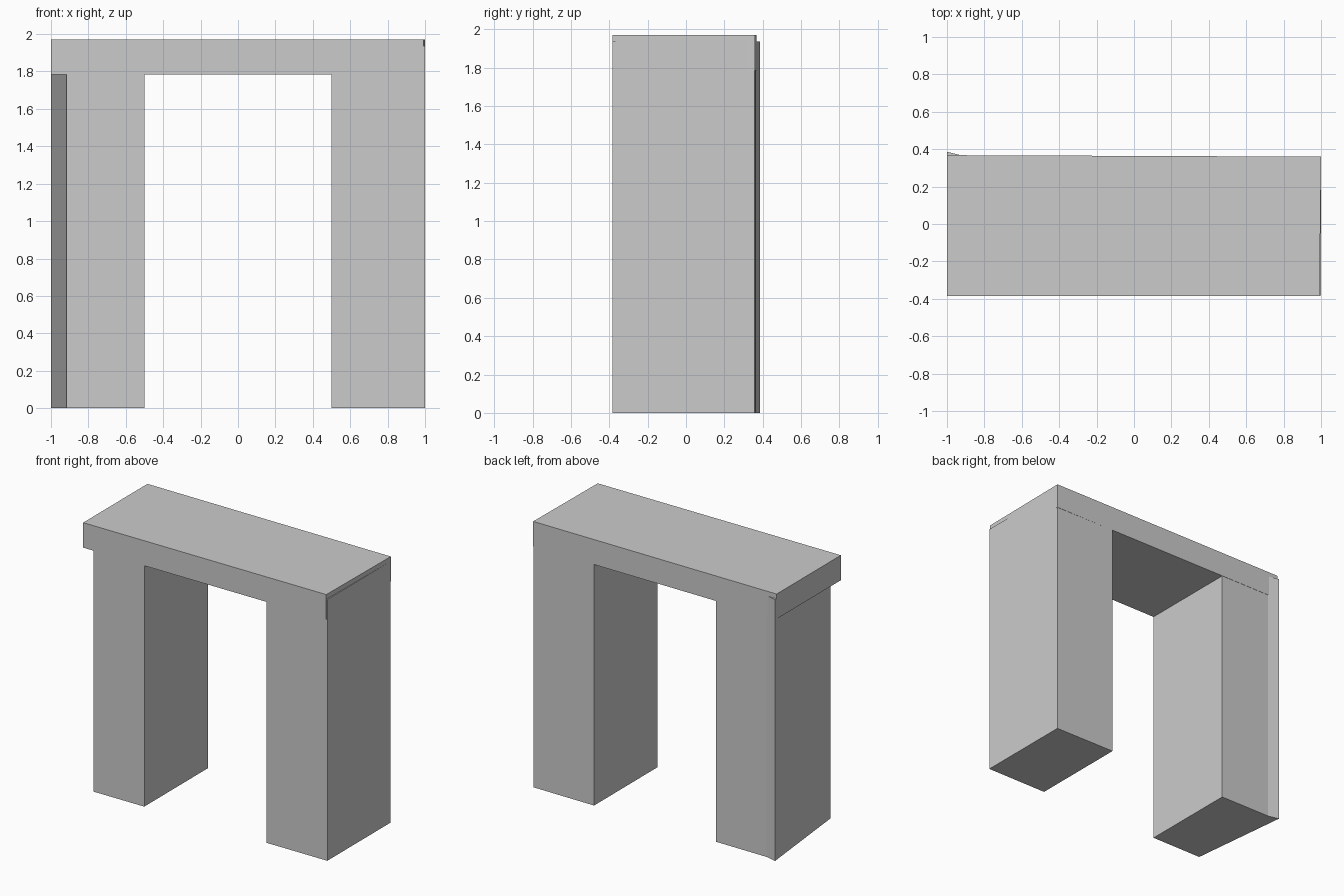
import bpy
import bmesh

cube = bpy.data.objects.get("Cube")
if cube:
    bpy.data.objects.remove(cube, do_unlink=True)

# Plain stone colour
stone = bpy.data.materials.new("grey stone")
stone.use_nodes = True
colour = (0.6, 0.6, 0.6, 1)
stone.diffuse_color = colour
stone.node_tree.nodes["Principled BSDF"].inputs["Base Color"].default_value = colour


def block(name, outline, bottom, top):
    """Extrude a counter-clockwise floor plan between two heights."""
    bm = bmesh.new()
    base = bm.faces.new([bm.verts.new((x, y, bottom)) for x, y in outline])
    raised = bmesh.ops.extrude_face_region(bm, geom=[base])["geom"]
    verts = [v for v in raised if isinstance(v, bmesh.types.BMVert)]
    bmesh.ops.translate(bm, verts=verts, vec=(0, 0, top - bottom))
    bmesh.ops.recalc_face_normals(bm, faces=bm.faces)
    mesh = bpy.data.meshes.new(name)
    bm.to_mesh(mesh)
    bm.free()
    mesh.materials.append(stone)
    obj = bpy.data.objects.new(name, mesh)
    bpy.context.collection.objects.link(obj)
    return obj


FRONT = -0.383
PILLAR_TOP, LINTEL_BOTTOM, TOP = 1.935, 1.785, 1.97

# Right pillar: skewed outer side and a flared back corner
block("right_pillar",
      [(-0.917, FRONT), (-0.5, FRONT), (-0.5, 0.364), (-0.917, 0.366), (-1, 0.386)],
      0, PILLAR_TOP)

# Left pillar: square plan
block("left_pillar",
      [(0.5, FRONT), (1, FRONT), (1, 0.358), (0.5, 0.362)], 0, PILLAR_TOP)

# Lintel: slightly tapered, resting over both pillars
block("lintel",
      [(-1, FRONT - 0.001), (0.992, FRONT - 0.001), (1.0005, 0.36), (-1, 0.368)],
      LINTEL_BOTTOM, TOP)
